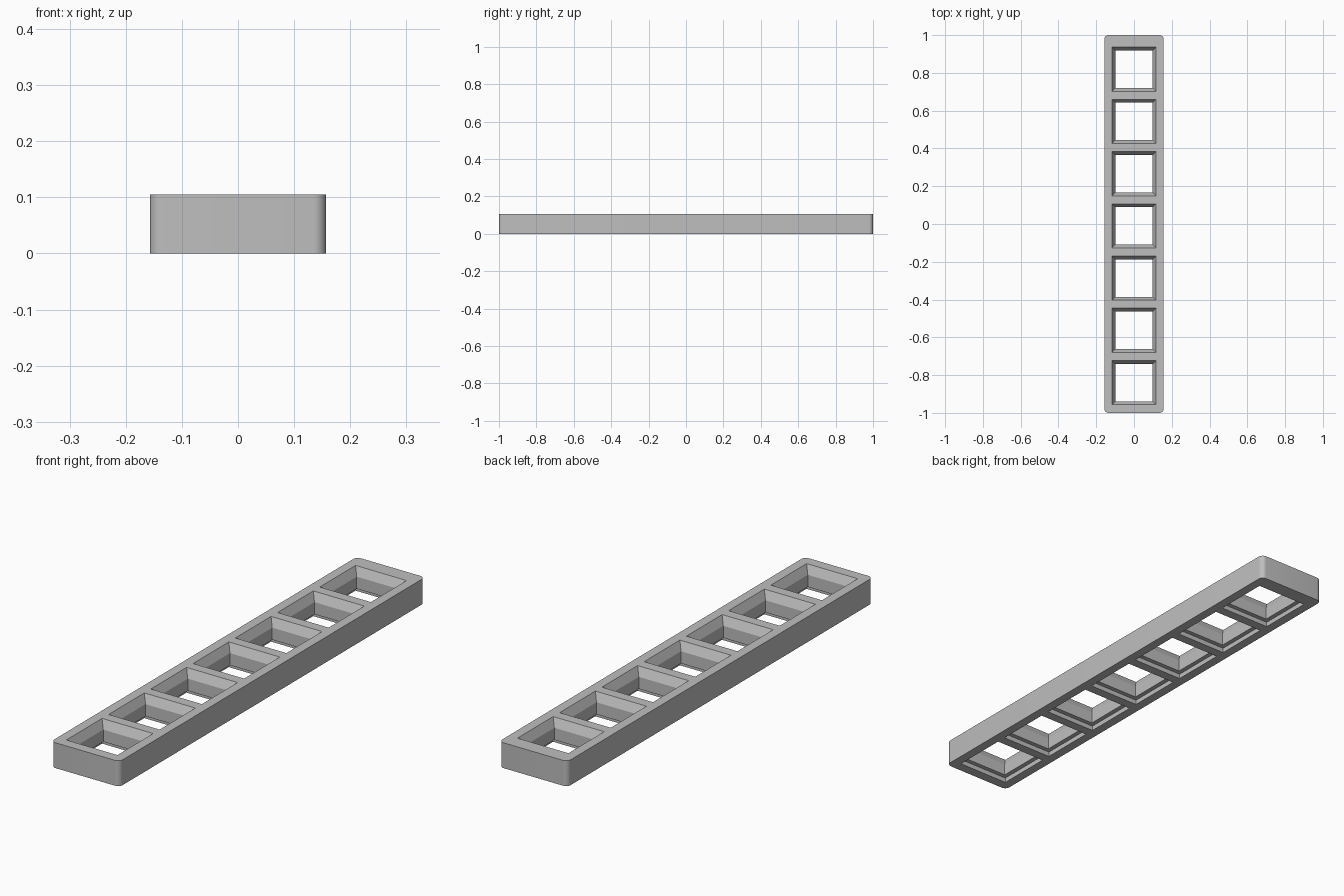
import bpy
import bmesh

HALF_X, HALF_Y, HEIGHT = 0.157, 1.0, 0.105
CORNER = 0.022
COUNT, PITCH, SHIFT = 7, 0.2765, -0.01

if "Cube" in bpy.data.objects:
    bpy.data.objects.remove(bpy.data.objects["Cube"])

grey = bpy.data.materials.new("plain grey")
grey.use_nodes = True
colour = (0.52, 0.52, 0.52, 1)
grey.diffuse_color = colour
grey.node_tree.nodes["Principled BSDF"].inputs["Base Color"].default_value = colour


def make_object(name, bm):
    bmesh.ops.recalc_face_normals(bm, faces=bm.faces)
    mesh = bpy.data.meshes.new(name)
    bm.to_mesh(mesh)
    bm.free()
    mesh.materials.append(grey)
    obj = bpy.data.objects.new(name, mesh)
    bpy.context.collection.objects.link(obj)
    return obj


def add_opening(bm, y, profile):
    """Stack of square rings following (half width, height) pairs."""
    rings = []
    for half, z in profile:
        rings.append([bm.verts.new((sx * half, y + sy * half, z))
                      for sx, sy in ((-1, -1), (1, -1), (1, 1), (-1, 1))])
    for low, high in zip(rings, rings[1:]):
        for i in range(4):
            j = (i + 1) % 4
            bm.faces.new((low[i], low[j], high[j], high[i]))
    bm.faces.new(rings[0][::-1])
    bm.faces.new(rings[-1])


# Long bar with rounded upright corners
bm = bmesh.new()
bmesh.ops.create_cube(bm, size=1)
for v in bm.verts:
    v.co.x *= 2 * HALF_X
    v.co.y *= 2 * HALF_Y
    v.co.z = (v.co.z + 0.5) * HEIGHT
upright = [e for e in bm.edges if abs(e.verts[0].co.z - e.verts[1].co.z) > 0.01]
bmesh.ops.bevel(bm, geom=upright, offset=CORNER, segments=8, profile=0.5,
                affect='EDGES')
frame = make_object("socket_frame", bm)

# Openings: shallow recess below, straight shaft, flared mouth on top
recess, shaft, mouth = 0.118, 0.099, 0.117
flare = (mouth - shaft) / 0.035
profile = [(recess, -0.02), (recess, 0.02), (shaft, 0.02), (shaft, HEIGHT - 0.035),
           (mouth + flare * 0.01, HEIGHT + 0.01)]
bm = bmesh.new()
for i in range(COUNT):
    add_opening(bm, (i - COUNT // 2) * PITCH + SHIFT, profile)
cutter = make_object("opening_cutter", bm)
cutter.hide_render = True

cut = frame.modifiers.new("openings", 'BOOLEAN')
cut.operation = 'DIFFERENCE'
cut.solver = 'EXACT'
cut.object = cutter
bpy.ops.object.select_all(action='DESELECT')
frame.select_set(True)
bpy.context.view_layer.objects.active = frame
bpy.ops.object.modifier_apply(modifier=cut.name)
bpy.data.objects.remove(cutter)

# Smooth rounded corners, crisp edges elsewhere
bpy.ops.object.shade_smooth_by_angle(angle=0.4)
